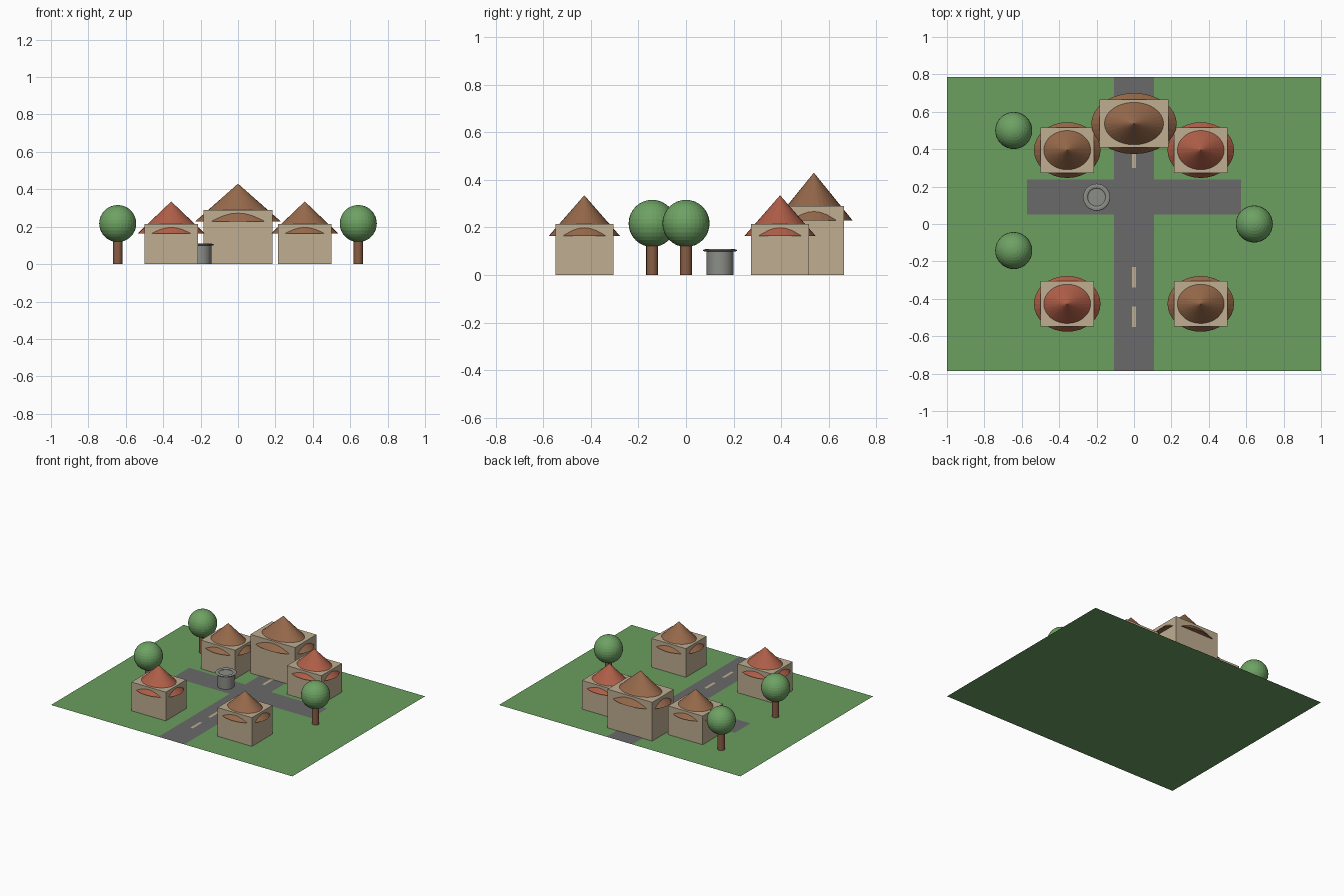
import bpy

if "Cube" in bpy.data.objects:
    bpy.data.objects.remove(bpy.data.objects["Cube"])


def material(name, rgb):
    m = bpy.data.materials.new(name)
    m.diffuse_color = (*rgb, 1)
    m.use_nodes = True
    m.node_tree.nodes["Principled BSDF"].inputs["Base Color"].default_value = m.diffuse_color
    return m


GRASS = material("grass_green", (0.145, 0.342, 0.114))
LEAF = material("leaf_green", (0.155, 0.36, 0.125))
ROAD = material("road_grey", (0.147, 0.144, 0.144))
WALL = material("wall_sand", (0.52, 0.42, 0.285))
BROWN = material("roof_brown", (0.305, 0.141, 0.07))
RED = material("roof_red", (0.43, 0.114, 0.065))
TRUNK = material("trunk_brown", (0.25, 0.11, 0.055))
STONE = material("stone_grey", (0.26, 0.27, 0.245))


def finish(name, mat, scale=(1, 1, 1), smooth=False):
    ob = bpy.context.object
    ob.name = name
    ob.scale = scale
    bpy.ops.object.transform_apply(location=False, rotation=False, scale=True)
    ob.data.materials.append(mat)
    if smooth:
        bpy.ops.object.shade_smooth_by_angle()
    return ob


def sheet(name, mat, x, y, z, w, d):
    bpy.ops.mesh.primitive_plane_add(size=1, location=(x, y, z))
    return finish(name, mat, (w, d, 1))


def house(name, x, y, w, d, h, rx, ry, eave, apex, roof_mat):
    # box walls pierce the broad elliptical cone roof
    bpy.ops.mesh.primitive_cube_add(size=1, location=(x, y, h / 2 + 0.0005))
    finish(name + "_walls", WALL, (w, d, h))
    bpy.ops.mesh.primitive_cone_add(vertices=32, radius1=1, radius2=0,
                                    depth=apex - eave,
                                    location=(x, y, (apex + eave) / 2))
    finish(name + "_roof", roof_mat, (rx, ry, 1))


def tree(name, x, y):
    bpy.ops.mesh.primitive_cylinder_add(vertices=16, radius=0.025, depth=0.14,
                                        location=(x, y, 0.0705))
    finish(name + "_trunk", TRUNK, smooth=True)
    bpy.ops.mesh.primitive_uv_sphere_add(segments=32, ring_count=16,
                                         radius=0.099, location=(x, y, 0.217))
    finish(name + "_crown", LEAF)


# Ground, crossing roads and lane dashes
sheet("ground", GRASS, 0, 0, 0, 2, 1.57)
sheet("main_road", ROAD, 0, 0, 0.002, 0.214, 1.57)
sheet("cross_road", ROAD, 0, 0.145, 0.0025, 1.143, 0.186)
for i, y in enumerate((-0.495, -0.285, 0.355)):
    sheet(f"lane_dash_{i + 1}", WALL, 0, y, 0.005, 0.02, 0.11)

# Four cottages and the large hall
for name, x, y, mat in (("front_left_cottage", -0.357, -0.427, RED),
                        ("front_right_cottage", 0.357, -0.427, BROWN),
                        ("back_left_cottage", -0.357, 0.395, BROWN),
                        ("back_right_cottage", 0.357, 0.395, RED)):
    house(name, x, y, 0.285, 0.243, 0.215, 0.178, 0.149, 0.165, 0.335, mat)
house("hall", 0, 0.537, 0.37, 0.255, 0.29, 0.228, 0.163, 0.229, 0.43, BROWN)

# Trees
for i, (x, y) in enumerate(((-0.643, 0.5), (-0.643, -0.142), (0.643, 0.0))):
    tree(f"tree_{i + 1}", x, y)

# Well with a flattened stone rim
bpy.ops.mesh.primitive_cylinder_add(vertices=32, radius=0.057, depth=0.1,
                                    location=(-0.2, 0.143, 0.0505))
finish("well_body", STONE, smooth=True)
bpy.ops.mesh.primitive_torus_add(major_segments=32, minor_segments=8,
                                 major_radius=0.06, minor_radius=0.0125,
                                 location=(-0.2, 0.143, 0.104))
finish("well_rim", STONE, (1, 1, 0.4))
